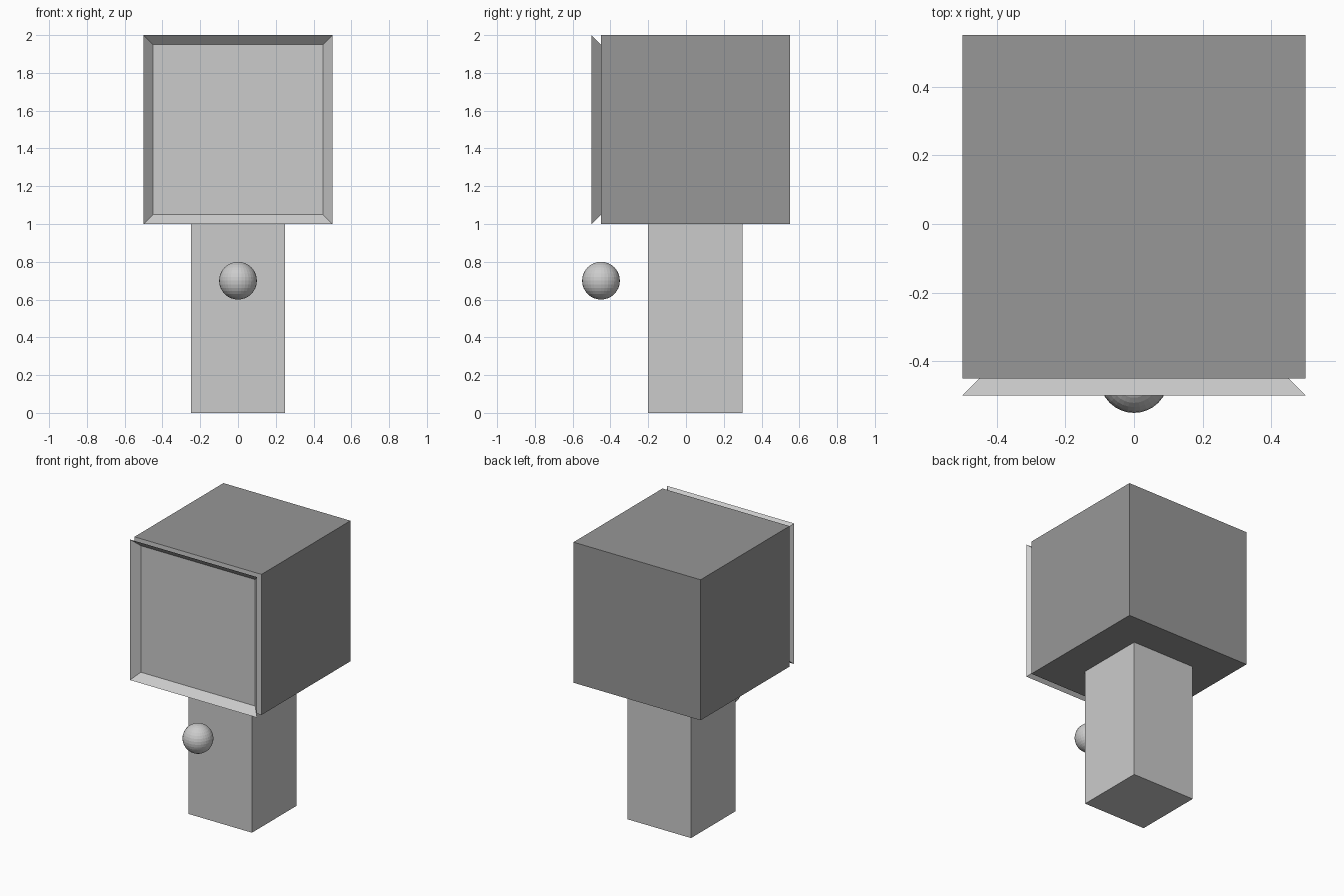
import bpy
import bmesh

if "Cube" in bpy.data.objects:
    bpy.data.objects.remove(bpy.data.objects["Cube"])

# Darker grey used on the outside of the head
dark = bpy.data.materials.new("dark_shell")
dark.diffuse_color = (0.31, 0.31, 0.31, 1)
dark.use_nodes = True
dark.node_tree.nodes["Principled BSDF"].inputs["Base Color"].default_value = dark.diffuse_color
light = bpy.data.materials.new("light_front")
light.diffuse_color = (0.8, 0.8, 0.8, 1)
light.use_nodes = True
light.node_tree.nodes["Principled BSDF"].inputs["Base Color"].default_value = light.diffuse_color


def box(name, size, centre):
    bpy.ops.mesh.primitive_cube_add(size=1, location=centre)
    ob = bpy.context.object
    ob.name = name
    ob.scale = size
    bpy.ops.object.transform_apply(location=False, rotation=False, scale=True)
    return ob


# Square post standing on the ground
box("post", (0.5, 0.5, 1), (0, 0.05, 0.5))

# Cube head: dark sides, lighter front panel
head = box("head", (1, 1, 1), (0, 0.05, 1.5))
head.data.materials.append(dark)
head.data.materials.append(light)
for face in head.data.polygons:
    face.material_index = 1 if face.normal.y < -0.5 else 0

# Thin flared bezel, wide at the front and narrowing to the head
bm = bmesh.new()
corners = ((-1, -1), (1, -1), (1, 1), (-1, 1))
outer, inner = [
    [bm.verts.new((h * x, y, 1.5 + h * z)) for x, z in corners]
    for h, y in ((0.5, -0.5), (0.45, -0.45))
]
for i in range(4):
    j = (i + 1) % 4
    bm.faces.new((outer[i], outer[j], inner[j], inner[i]))
mesh = bpy.data.meshes.new("bezel")
bm.to_mesh(mesh)
bm.free()
bpy.context.collection.objects.link(bpy.data.objects.new("bezel", mesh))

# Ball floating in front of the post
bpy.ops.mesh.primitive_uv_sphere_add(
    segments=32, ring_count=16, radius=0.1, location=(0, -0.45, 0.7))
bpy.context.object.name = "ball"
